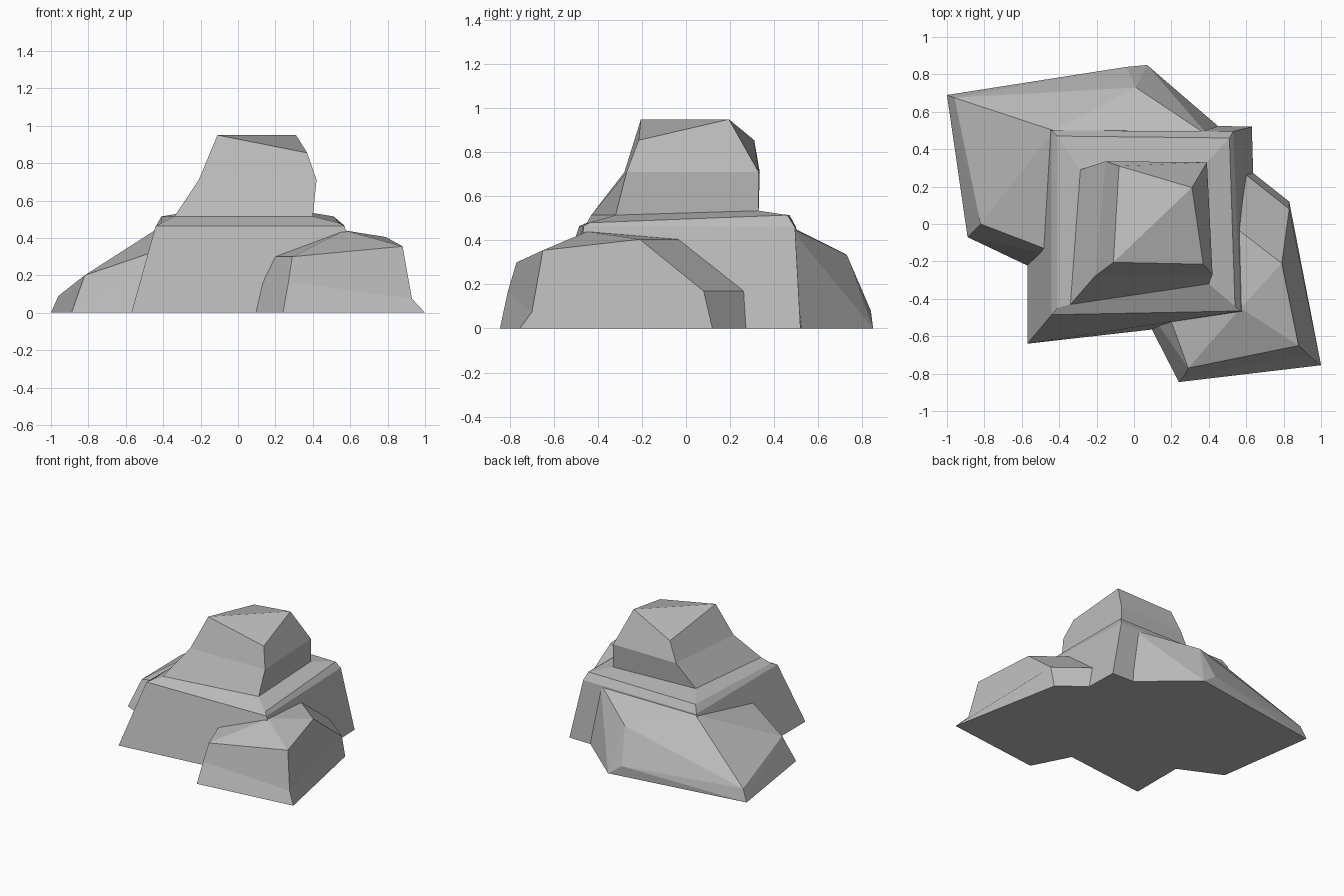
import bpy
import bmesh
from mathutils import Vector

cube = bpy.data.objects.get("Cube")
if cube:
    bpy.data.objects.remove(cube, do_unlink=True)

stone = bpy.data.materials.new("stone_grey")
stone.use_nodes = True
GREY = (0.5, 0.5, 0.5, 1)
stone.diffuse_color = GREY
stone.node_tree.nodes["Principled BSDF"].inputs["Base Color"].default_value = GREY


def finish(name, bm):
    bmesh.ops.recalc_face_normals(bm, faces=bm.faces[:])
    mesh = bpy.data.meshes.new(name)
    bm.to_mesh(mesh)
    bm.free()
    mesh.materials.append(stone)
    bpy.context.collection.objects.link(bpy.data.objects.new(name, mesh))


def loft_rock(name, rings, peak=None):
    """Four-cornered rings joined by side faces, closed by a fan to the peak."""
    bm = bmesh.new()
    loops = [[bm.verts.new(p) for p in ring] for ring in rings]
    for low, high in zip(loops, loops[1:]):
        for i in range(4):
            j = (i + 1) % 4
            bm.faces.new((low[i], low[j], high[j], high[i]))
    bm.faces.new(loops[0][::-1])
    if peak:
        tip = bm.verts.new(peak)
        for i in range(4):
            bm.faces.new((loops[-1][i], loops[-1][(i + 1) % 4], tip))
    else:
        bm.faces.new(loops[-1])
    finish(name, bm)


def hull_rock(name, points):
    """Faceted convex boulder around a few corner points."""
    bm = bmesh.new()
    verts = [bm.verts.new(p) for p in points]
    hull = bmesh.ops.convex_hull(bm, input=verts)
    spare = {v for v in hull["geom_interior"] + hull["geom_unused"]
             if isinstance(v, bmesh.types.BMVert)}
    bmesh.ops.delete(bm, geom=list(spare), context="VERTS")
    finish(name, bm)


# Rings run front right, front left, back left, back right
# Broad main boulder with a bevelled shoulder
loft_rock("main_boulder", [
    [(-.57, -.64, 0), (.66, -.5, 0), (.63, .52, 0), (-.57, .55, 0)],
    [(-.44, -.485, .465), (.57, -.465, .465), (.53, .495, .46), (-.44, .5, .46)],
    [(-.41, -.45, .48), (.54, -.44, .48), (.51, .46, .515), (-.41, .47, .515)],
    [(-.34, -.43, .515), (.40, -.32, .515), (.39, .33, .535), (-.29, .29, .535)],
])

# Upper boulder, its top folded along a diagonal ridge
ridge = [Vector((-.11, -.205, .95)), Vector((.31, .195, .95))]
loft_rock("top_boulder", [
    [(-.34, -.43, .515), (.40, -.32, .515), (.39, .33, .53), (-.29, .29, .53)],
    [(-.21, -.28, .71), (.42, -.27, .71), (.39, .33, .71), (-.15, .335, .71)],
    [ridge[0], (.37, -.215, .855), ridge[1], (-.08, .31, .855)],
], (ridge[0] + ridge[1]) / 2)

# Low boulder at the front left corner
loft_rock("front_boulder", [
    [(.24, -.845, 0), (1, -.755, 0), (.83, .12, 0), (.4, .46, 0)],
    [(.27, -.81, .165), (.93, -.70, .075), (.83, .08, .17), (.4, .42, .17)],
    [(.29, -.77, .30), (.88, -.65, .355), (.79, -.21, .405), (.4, .09, .405)],
], (.57, -.45, .44))
hull_rock("front_boulder_side", [
    (.24, -.845, 0), (-.05, -.28, 0), (.6, -.3, 0), (.27, -.81, .165),
    (.29, -.77, .30), (.1, -.25, .30), (.57, -.45, .44),
])

# Sloping slab that wraps the back right corner
hull_rock("back_slab", [
    (-.89, -.07, 0), (-.3, -.35, 0), (.5, .48, 0), (.07, .85, 0), (-1, .69, 0),
    (-.82, 0, .20), (-.73, .01, .205), (-.35, -.18, .36),
    (-.96, .675, .09), (-.04, .84, .08), (.01, .73, .335), (.38, .48, .335),
    (-.43, .5, .45), (.4, .47, .46),
])
